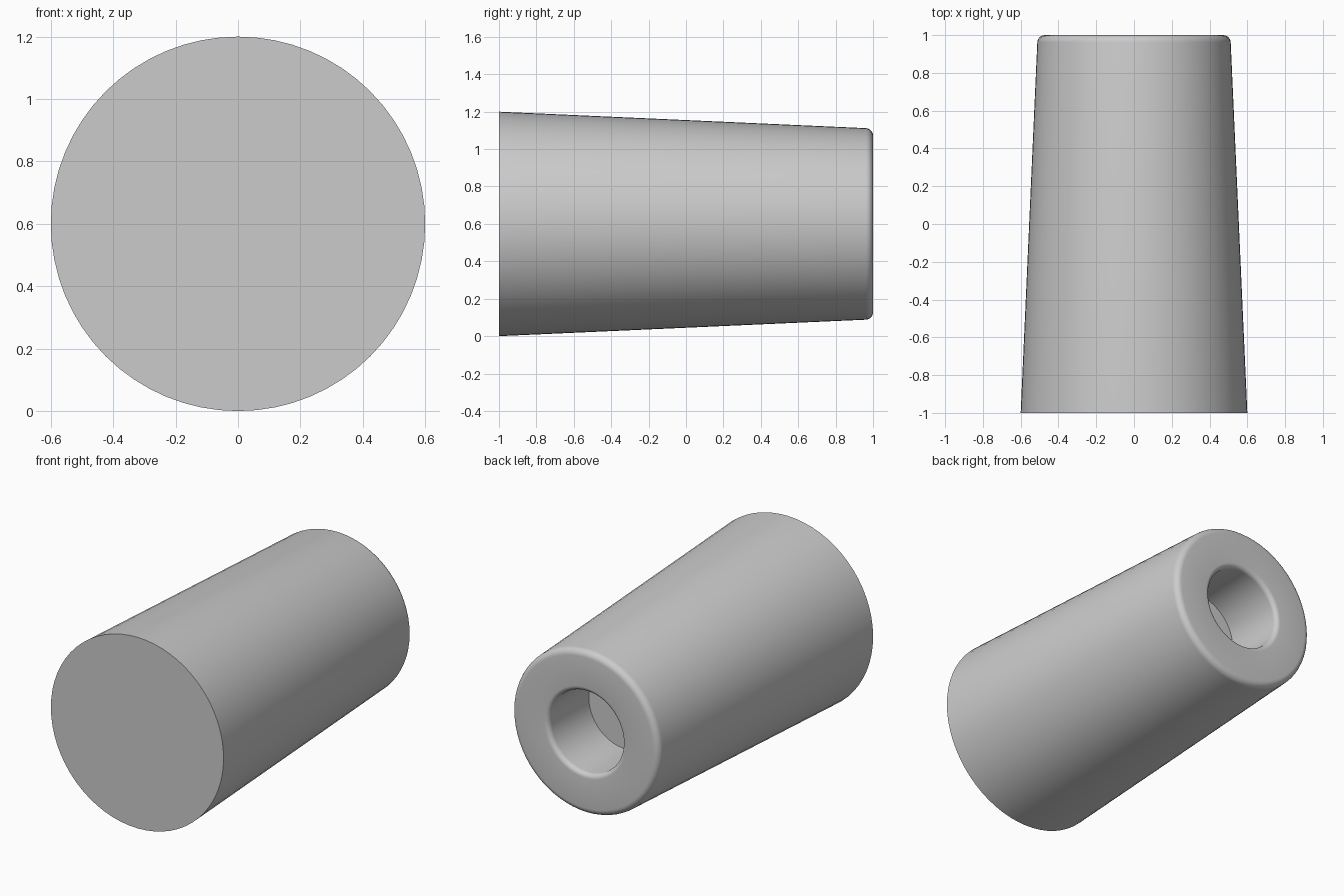
import bpy, bmesh, math
from mathutils import Vector, Matrix

cube = bpy.data.objects.get("Cube")
if cube:
    bpy.data.objects.remove(cube, do_unlink=True)

SEGMENTS = 64
CENTRE = Vector((0, 0, 0.6))


def arc(radius, y, size, start, end, steps=6):
    """Fillet points as (radius, y), angles in degrees."""
    angles = [math.radians(start + (end - start) * i / steps) for i in range(steps + 1)]
    return [(radius + size * math.cos(a), y + size * math.sin(a)) for a in angles]


# Plain grey
grey = bpy.data.materials.new("plain_grey")
grey.use_nodes = True
grey.diffuse_color = (0.6, 0.6, 0.6, 1)
grey.node_tree.nodes["Principled BSDF"].inputs["Base Color"].default_value = (0.6, 0.6, 0.6, 1)

# Half section: closed front, tapered wall, rounded rims, blind bore
profile = [(0, -1), (0.6, -1)]
profile += arc(0.472, 0.96, 0.04, 2, 90)
profile += arc(0.285, 0.97, 0.03, 90, 180)
profile += [(0.255, 0.6), (0, 0.6)]

# Revolve the section around the y axis
bm = bmesh.new()
verts = [bm.verts.new(CENTRE + Vector((r, y, 0))) for r, y in profile]
edges = [bm.edges.new(pair) for pair in zip(verts, verts[1:])]
bmesh.ops.spin(bm, geom=verts + edges, cent=CENTRE, axis=(0, 1, 0),
               angle=math.tau, steps=SEGMENTS, use_merge=True)
bmesh.ops.remove_doubles(bm, verts=bm.verts, dist=0.0005)
bmesh.ops.recalc_face_normals(bm, faces=bm.faces)

mesh = bpy.data.meshes.new("tapered_sleeve")
bm.to_mesh(mesh)
bm.free()
mesh.materials.append(grey)
sleeve = bpy.data.objects.new("tapered_sleeve", mesh)
bpy.context.collection.objects.link(sleeve)

bpy.context.view_layer.objects.active = sleeve
sleeve.select_set(True)
bpy.ops.object.shade_smooth_by_angle(angle=math.radians(35))
